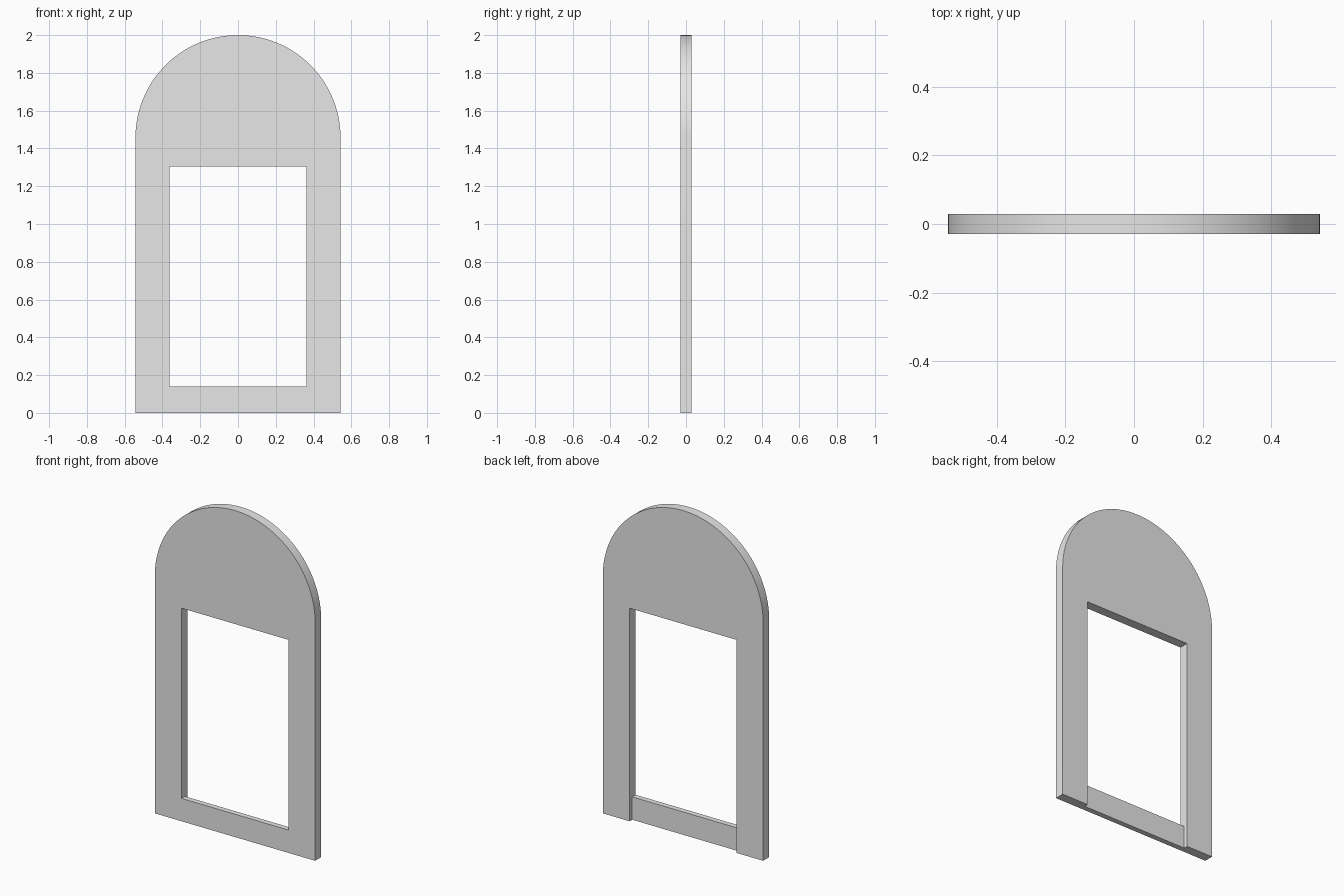
import bpy, bmesh
from math import pi, sin, cos, radians
from mathutils import Vector

cube = bpy.data.objects.get("Cube")
if cube:
    bpy.data.objects.remove(cube, do_unlink=True)

RADIUS, HEIGHT, DEPTH = 0.543, 2.0, 0.058
OPEN_HALF, OPEN_TOP, SILL_TOP = 0.362, 1.305, 0.14
SILL_DEPTH = 0.033
FRONT = -DEPTH / 2
SILL_BACK = FRONT + SILL_DEPTH

grey = bpy.data.materials.new("plain_grey")
grey.use_nodes = True
grey.diffuse_color = (0.8, 0.8, 0.8, 1)
grey.node_tree.nodes["Principled BSDF"].inputs["Base Color"].default_value = (0.8, 0.8, 0.8, 1)


def prism(name, points, travel):
    """Extrude a closed outline along a vector."""
    bm = bmesh.new()
    face = bm.faces.new([bm.verts.new(p) for p in points])
    result = bmesh.ops.extrude_face_region(bm, geom=[face])
    moved = [g for g in result["geom"] if isinstance(g, bmesh.types.BMVert)]
    bmesh.ops.translate(bm, verts=moved, vec=Vector(travel))
    bmesh.ops.recalc_face_normals(bm, faces=bm.faces)
    mesh = bpy.data.meshes.new(name)
    bm.to_mesh(mesh)
    bm.free()
    obj = bpy.data.objects.new(name, mesh)
    bpy.context.collection.objects.link(obj)
    mesh.materials.append(grey)
    return obj


# Round-topped slab
STEPS = 64
spring = HEIGHT - RADIUS
outline = [(-RADIUS, FRONT, 0), (RADIUS, FRONT, 0)]
outline += [(RADIUS * cos(pi * i / STEPS), FRONT, spring + RADIUS * sin(pi * i / STEPS))
            for i in range(STEPS + 1)]
frame = prism("arched_frame", outline, (0, DEPTH, 0))

# Stepped cutter: the opening, plus the recess behind the thin bottom rail
side = [(-0.2, SILL_TOP), (SILL_BACK, SILL_TOP), (SILL_BACK, -0.2),
        (0.2, -0.2), (0.2, OPEN_TOP), (-0.2, OPEN_TOP)]
cutter = prism("opening_cutter", [(-OPEN_HALF, y, z) for y, z in side], (2 * OPEN_HALF, 0, 0))
cutter.hide_render = True

cut = frame.modifiers.new("opening", "BOOLEAN")
cut.operation = "DIFFERENCE"
cut.solver = "EXACT"
cut.object = cutter

bpy.ops.object.select_all(action="DESELECT")
frame.select_set(True)
bpy.context.view_layer.objects.active = frame
bpy.ops.object.modifier_apply(modifier=cut.name)
bpy.data.objects.remove(cutter, do_unlink=True)

# Smooth arch, crisp corners
bpy.ops.object.shade_smooth_by_angle(angle=radians(30))
